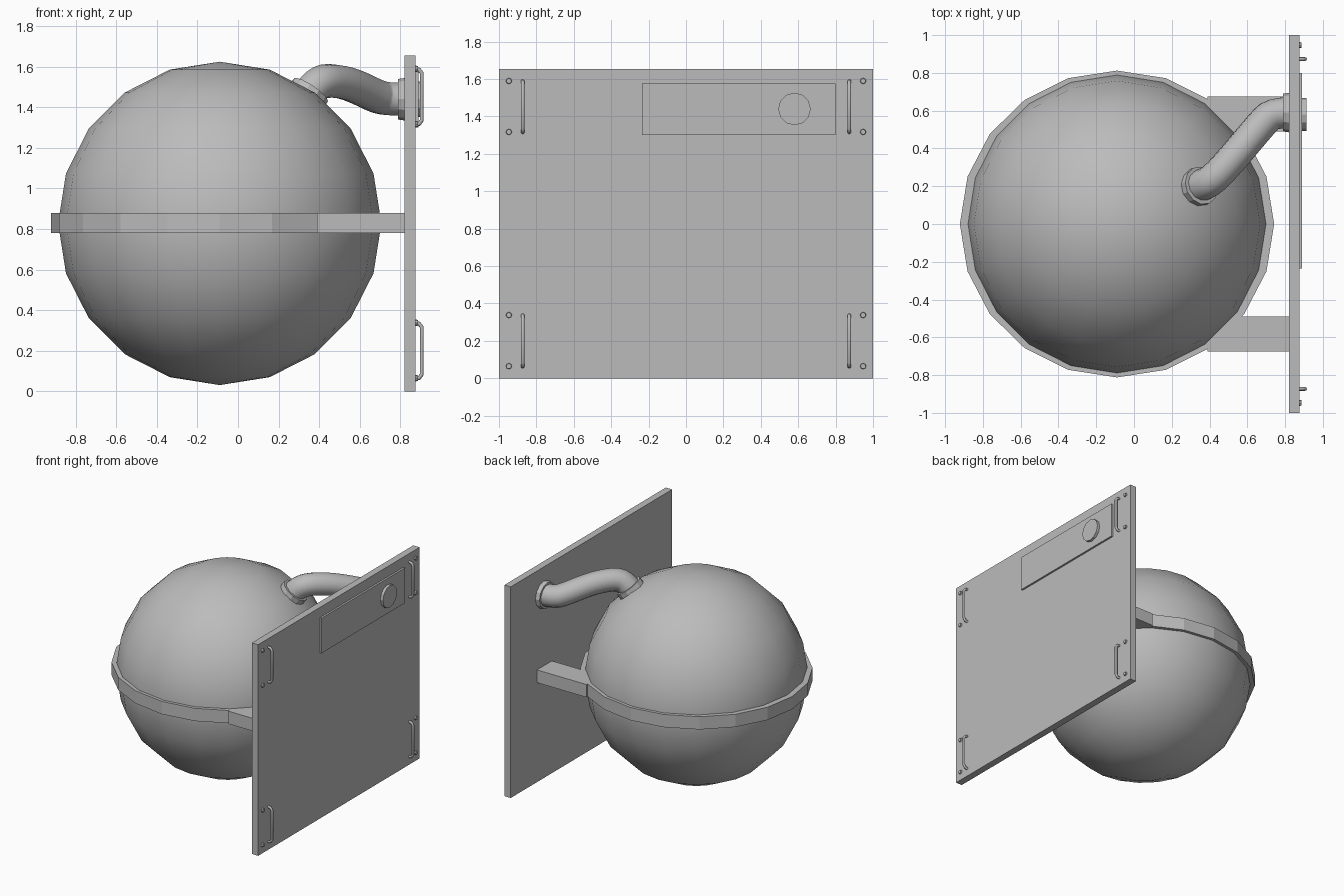
import bpy, bmesh, math
from mathutils import Vector

if "Cube" in bpy.data.objects:
    bpy.data.objects.remove(bpy.data.objects["Cube"])

grey = bpy.data.materials.new("plain_grey")
grey.diffuse_color = (0.5, 0.5, 0.5, 1)
grey.use_nodes = True
grey.node_tree.nodes["Principled BSDF"].inputs["Base Color"].default_value = grey.diffuse_color


def finish(ob, name, smooth=None):
    ob.name = name
    ob.data.materials.clear()
    ob.data.materials.append(grey)
    if smooth:
        bpy.ops.object.shade_smooth_by_angle(angle=math.radians(smooth))
    return ob


def box(name, lo, hi):
    lo, hi = Vector(lo), Vector(hi)
    bpy.ops.mesh.primitive_cube_add(size=1, location=(lo + hi) / 2)
    ob = bpy.context.object
    ob.scale = hi - lo
    bpy.ops.object.transform_apply(location=False, rotation=False)
    return finish(ob, name)


def disc(name, start, axis, r1, r2, depth, sides=12):
    """Round plate growing from start along axis, from radius r1 to r2."""
    axis = Vector(axis).normalized()
    bpy.ops.mesh.primitive_cone_add(
        vertices=sides, radius1=r1, radius2=r2, depth=depth,
        location=Vector(start) + axis * depth / 2,
        rotation=axis.to_track_quat('Z', 'Y').to_euler())
    return finish(bpy.context.object, name)


def tube(name, pts, radius, res, kind='POLY'):
    cu = bpy.data.curves.new(name, 'CURVE')
    cu.dimensions = '3D'
    cu.bevel_depth, cu.bevel_resolution = radius, res
    cu.use_fill_caps = True
    sp = cu.splines.new(kind)
    sp.points.add(len(pts) - 1)
    for p, co in zip(sp.points, pts):
        p.co = (*co, 1)
    if kind == 'NURBS':
        sp.use_endpoint_u, sp.order_u, sp.resolution_u = True, 3, 3
    ob = bpy.data.objects.new(name, cu)
    bpy.context.collection.objects.link(ob)
    bpy.ops.object.select_all(action='DESELECT')
    ob.select_set(True)
    bpy.context.view_layer.objects.active = ob
    bpy.ops.object.convert(target='MESH')
    return finish(bpy.context.object, name, 50)


CX, CZ = -0.09, 0.828

# spherical tank
bpy.ops.mesh.primitive_uv_sphere_add(segments=20, ring_count=10, radius=0.797,
                                     location=(CX, 0, CZ))
finish(bpy.context.object, "tank", 60)

# belt around the tank
bm = bmesh.new()
rows = []
for i in range(20):
    a = i * math.tau / 20
    c, s = math.cos(a), math.sin(a)
    rows.append([bm.verts.new((CX + rx * c, ry * s, z)) for rx, ry, z in
                 ((0.77, 0.77, 0.78), (0.832, 0.812, 0.78),
                  (0.832, 0.812, 0.88), (0.77, 0.77, 0.88))])
for i in range(20):
    a, b = rows[i], rows[(i + 1) % 20]
    for j in range(4):
        k = (j + 1) % 4
        bm.faces.new((a[j], b[j], b[k], a[k]))
bmesh.ops.recalc_face_normals(bm, faces=bm.faces)
me = bpy.data.meshes.new("tank_belt")
bm.to_mesh(me)
bm.free()
belt = bpy.data.objects.new("tank_belt", me)
bpy.context.collection.objects.link(belt)
finish(belt, "tank_belt")

# arms joining the belt to the panel
for side, s in (("left", -1), ("right", 1)):
    y0, y1 = sorted((s * 0.49, s * 0.675))
    box("belt_arm_" + side, (0.39, y0, 0.78), (0.83, y1, 0.88))

# wall panel with label plate and port cap
box("panel", (0.82, -1, 0), (0.875, 1, 1.655))
box("label_plate", (0.87, -0.235, 1.30), (0.89, 0.80, 1.575))
disc("port_cap", (0.87, 0.58, 1.44), (1, 0, 0), 0.087, 0.087, 0.042)

# pipe from tank to panel, with a flange at each end
tube("pipe", [(0.30, 0.18, 1.41), (0.36, 0.205, 1.49), (0.42, 0.235, 1.535),
              (0.52, 0.345, 1.525), (0.60, 0.44, 1.495), (0.68, 0.535, 1.455),
              (0.735, 0.59, 1.44), (0.83, 0.59, 1.44)], 0.084, 4, 'NURBS')
n = Vector((0.44, 0.2, 0.645)).normalized()
disc("tank_flange", Vector((CX, 0, CZ)) + n * 0.77, n, 0.103, 0.103, 0.05)
disc("panel_flange", (0.83, 0.59, 1.44), (-1, 0, 0), 0.106, 0.100, 0.042)

# handles and bolts in the four corners
for side, s in (("left", -1), ("right", 1)):
    for level, lo, hi in (("lower", 0.062, 0.338), ("upper", 1.314, 1.59)):
        y = s * 0.873
        tube(f"handle_{level}_{side}",
             [(0.865, y, lo), (0.893, y, lo + 0.004), (0.906, y, lo + 0.022),
              (0.906, y, hi - 0.022), (0.893, y, hi - 0.004), (0.865, y, hi)],
             0.010, 2)
        for i, z in enumerate((lo + 0.003, hi)):
            disc(f"bolt_{level}_{side}_{i + 1}", (0.87, s * 0.947, z),
                 (1, 0, 0), 0.017, 0.014, 0.017, 8)
